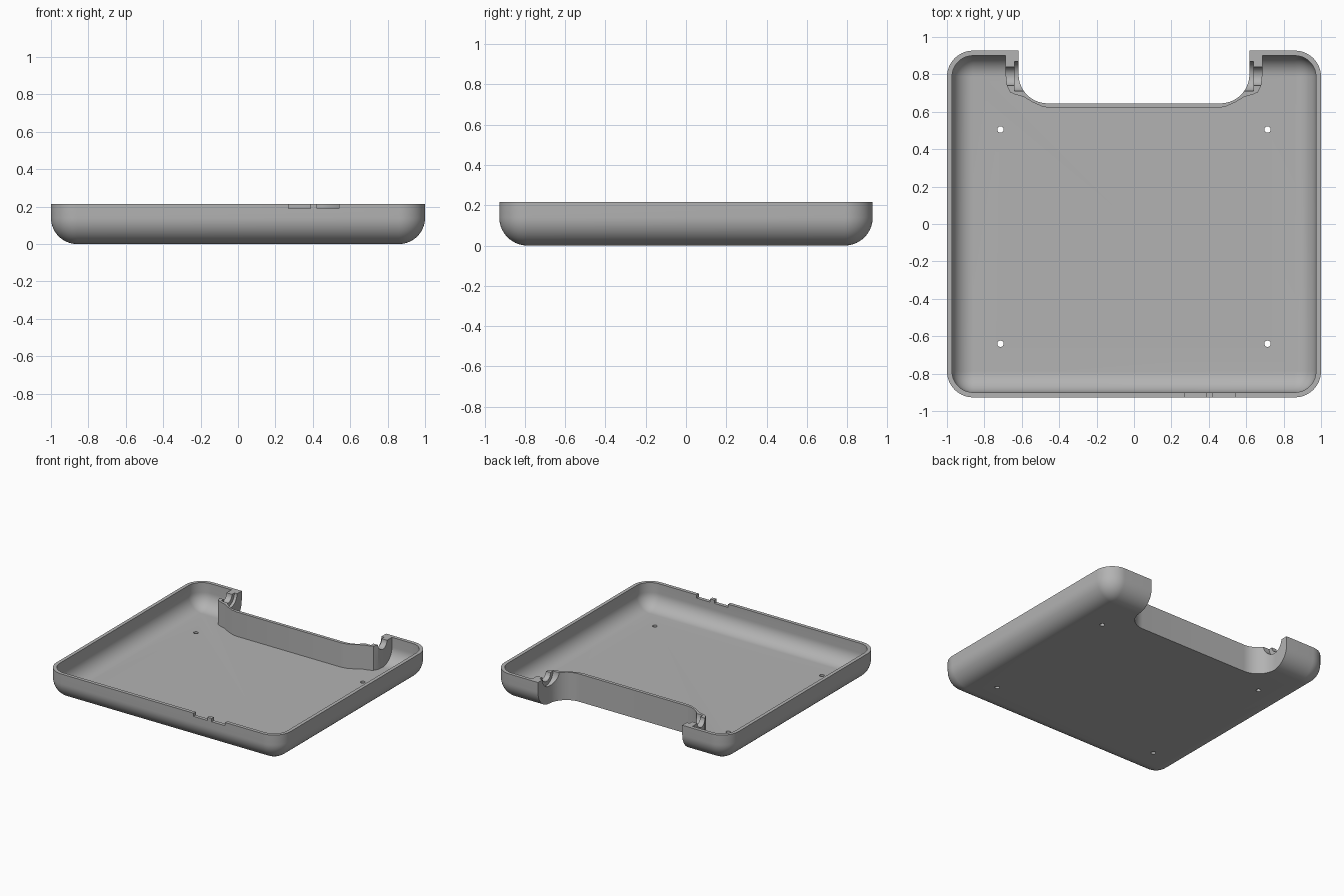
import bpy, bmesh, math
from math import sin, cos, pi

cube = bpy.data.objects.get("Cube")
if cube:
    bpy.data.objects.remove(cube, do_unlink=True)

HX, HY, H = 1.0, 0.927, 0.215    # half width, half depth, height
R, WALL = 0.14, 0.027            # edge radius, wall thickness

grey = bpy.data.materials.new("plain_grey")
grey.use_nodes = True
grey.diffuse_color = (0.45, 0.45, 0.45, 1)
grey.node_tree.nodes["Principled BSDF"].inputs["Base Color"].default_value = (0.45, 0.45, 0.45, 1)


def make(name, bm):
    bmesh.ops.remove_doubles(bm, verts=bm.verts, dist=1e-5)
    bmesh.ops.recalc_face_normals(bm, faces=bm.faces)
    mesh = bpy.data.meshes.new(name)
    bm.to_mesh(mesh)
    bm.free()
    mesh.materials.append(grey)
    ob = bpy.data.objects.new(name, mesh)
    bpy.context.collection.objects.link(ob)
    return ob


def loft(name, rings):
    """Skin a stack of equal-length rings and cap both ends."""
    bm = bmesh.new()
    rows = [[bm.verts.new(p) for p in ring] for ring in rings]
    n = len(rows[0])
    for a, b in zip(rows, rows[1:]):
        for i in range(n):
            j = (i + 1) % n
            bm.faces.new((a[i], a[j], b[j], b[i]))
    bm.faces.new(rows[0][::-1])
    bm.faces.new(rows[-1])
    return make(name, bm)


def prism(name, outline, z0, z1):
    return loft(name, [[(x, y, z) for x, y in outline] for z in (z0, z1)])


def box(name, x0, x1, y0, y1, z0, z1):
    return prism(name, [(x0, y0), (x1, y0), (x1, y1), (x0, y1)], z0, z1)


def rounded_rect(hx, hy, r, z, steps=14):
    ring = []
    for k, (sx, sy) in enumerate([(1, 1), (-1, 1), (-1, -1), (1, -1)]):
        for i in range(steps + 1):
            a = (k + i / steps) * pi / 2
            ring.append((sx * (hx - r) + r * cos(a), sy * (hy - r) + r * sin(a), z))
    return ring


def pan(name, inset, floor, top, steps=14):
    """Rounded block whose bottom edge and upright corners share one radius."""
    r, hx, hy = R - inset, HX - inset, HY - inset
    rings = []
    for i in range(steps + 1):
        a = i / steps * pi / 2
        d = r * (1 - sin(a))
        rings.append(rounded_rect(hx - d, hy - d, r - d, floor + r * (1 - cos(a)), steps))
    rings.append(rounded_rect(hx, hy, r, top, steps))
    return loft(name, rings)


def cylinder(name, axis, centre, radius, length, sides=40):
    x, y, z = centre
    rings = []
    for s in (-length / 2, length / 2):
        circle = [(radius * cos(t * 2 * pi / sides), radius * sin(t * 2 * pi / sides)) for t in range(sides)]
        rings.append([(x + s, y + u, z + v) if axis == "x" else (x + u, y + v, z + s) for u, v in circle])
    return loft(name, rings)


def cut(target, cutter):
    mod = target.modifiers.new("cut", "BOOLEAN")
    mod.operation, mod.solver, mod.object = "DIFFERENCE", "EXACT", cutter
    bpy.context.view_layer.objects.active = target
    bpy.ops.object.modifier_apply(modifier=mod.name)
    bpy.data.objects.remove(cutter, do_unlink=True)


def mirrored(half):
    return half + [(-x, y) for x, y in reversed(half)]


# Hollow tray, leaving solid material around the rear bay
tray = pan("tray", 0, 0, H)
cavity = pan("cavity_cutter", WALL, WALL, H + 0.1)
bay_wall = [(0.686, 1.1), (0.686, 0.79), (0.68, 0.74), (0.663, 0.705), (0.635, 0.692),
            (0.59, 0.68), (0.54, 0.65), (0.49, 0.628), (0.45, 0.62)]
cut(cavity, prism("bay_wall_block", mirrored(bay_wall), -0.1, H + 0.2))
cut(tray, cavity)

# Rear bay with rounded inner corners
bay_r = 0.155
bay = [(0.617, 1.2)] + [(0.617 - bay_r * (1 - cos(a)), 0.645 + bay_r * (1 - sin(a)))
                        for a in (i / 14 * pi / 2 for i in range(15))]
cut(tray, prism("bay_cutter", mirrored(bay), -0.1, H + 0.2))

# Stepped hinge seats and floor screw holes
for s in (-1, 1):
    cut(tray, cylinder("seat_cutter", "x", (s * 0.59, 0.79, H), 0.08, 0.1))
    cut(tray, cylinder("pin_cutter", "x", (s * 0.65, 0.79, H), 0.05, 0.12))
    for y in (0.505, -0.64):
        cut(tray, cylinder("screw_cutter", "z", (s * 0.714, y, 0), 0.017, 0.2, 24))

# Two port slots in the front rim
for x0, x1 in ((0.27, 0.387), (0.423, 0.54)):
    cut(tray, box("port_cutter", x0, x1, -1.1, -0.87, 0.19, H + 0.1))

tray.select_set(True)
bpy.context.view_layer.objects.active = tray
bpy.ops.object.shade_smooth_by_angle(angle=math.radians(30))
